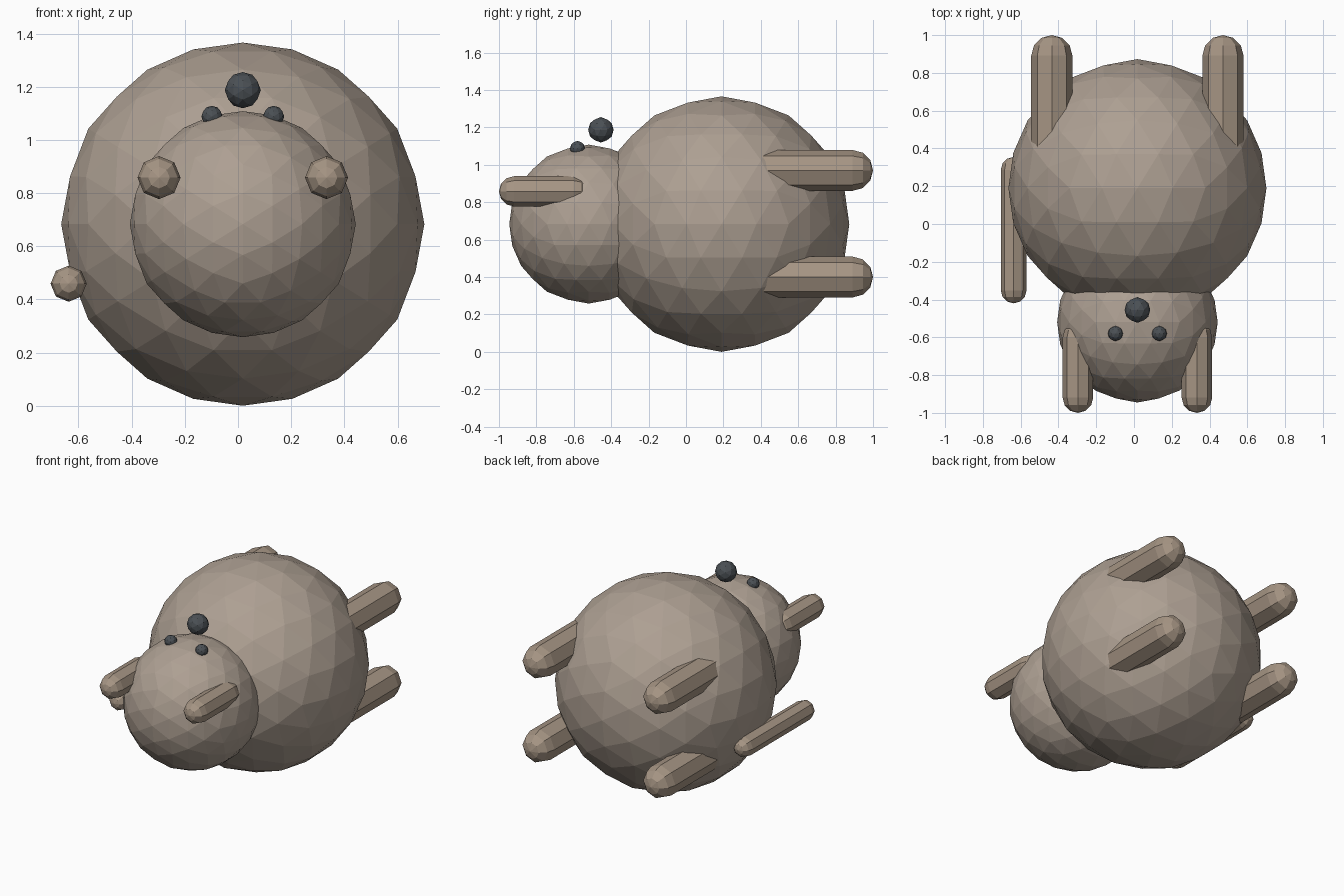
import bpy, bmesh
from math import sin, cos, pi
from mathutils import Vector

if "Cube" in bpy.data.objects:
    bpy.data.objects.remove(bpy.data.objects["Cube"])

CX = 0.018          # the body axis sits slightly right of centre
MID_Z = 0.683


def material(name, rgb):
    m = bpy.data.materials.new(name)
    m.diffuse_color = (*rgb, 1)
    m.use_nodes = True
    m.node_tree.nodes["Principled BSDF"].inputs["Base Color"].default_value = m.diffuse_color
    return m


FUR = material("fur", (0.42, 0.35, 0.29))
LIMB = material("limb_fur", (0.38, 0.30, 0.23))
DARK = material("dark", (0.07, 0.08, 0.09))


def finish(bm, name, loc, mat):
    bmesh.ops.recalc_face_normals(bm, faces=bm.faces[:])
    mesh = bpy.data.meshes.new(name)
    bm.to_mesh(mesh)
    bm.free()
    mesh.materials.append(mat)
    ob = bpy.data.objects.new(name, mesh)
    ob.location = loc
    bpy.context.collection.objects.link(ob)


def ball(name, loc, radius, levels, mat):
    """Faceted ball: icosahedron with edge midpoints on the axes, subdivided."""
    phi = (1 + 5 ** 0.5) / 2
    bm = bmesh.new()
    for a in (-1, 1):
        for b in (-phi, phi):
            for co in ((a, 0, b), (b, a, 0), (0, b, a)):
                bm.verts.new(co)
    bmesh.ops.convex_hull(bm, input=bm.verts[:])
    for i in range(levels):
        bmesh.ops.subdivide_edges(bm, edges=bm.edges[:], cuts=1, use_grid_fill=True)
        for v in bm.verts:
            v.co.normalize()
    for v in bm.verts:
        v.co = v.co.normalized() * radius
    finish(bm, name, loc, mat)


def capsule(name, x, z, y0, y1, r, mat, sides=8, cap=3):
    """Eight-sided capsule lying along y from y0 to y1."""
    half = (y1 - y0) / 2
    prof = [(-(half - r) - r * cos(i * pi / 2 / cap), r * sin(i * pi / 2 / cap))
            for i in range(1, cap + 1)]
    prof += [(-y, rad) for y, rad in reversed(prof)]
    bm = bmesh.new()
    rings = [[bm.verts.new((rad * cos(2 * pi * k / sides), y, rad * sin(2 * pi * k / sides)))
              for k in range(sides)] for y, rad in prof]
    tips = [bm.verts.new((0, -half, 0)), bm.verts.new((0, half, 0))]
    for k in range(sides):
        n = (k + 1) % sides
        for a, b in zip(rings, rings[1:]):
            bm.faces.new((a[k], a[n], b[n], b[k]))
        for tip, ring in zip(tips, (rings[0], rings[-1])):
            bm.faces.new((tip, ring[k], ring[n]))
    finish(bm, name, Vector((x, (y0 + y1) / 2, z)), mat)


# Body and head
ball("body", (CX, 0.19, MID_Z), 0.683, 2, FUR)
ball("head", (CX, -0.52, MID_Z), 0.425, 2, FUR)

# Nose
ball("nose", (CX, -0.455, 1.187), 0.068, 1, DARK)

# Paired parts
for side, s in (("left", -1), ("right", 1)):
    ball(f"eye_{side}", (CX + s * 0.116, -0.58, 1.088), 0.04, 1, DARK)
    capsule(f"ear_{side}", CX + s * 0.315, 0.858, -1.0, -0.52, 0.081, LIMB)
    for pos, z in (("upper", 0.97), ("lower", 0.40)):
        capsule(f"{pos}_leg_{side}", CX + s * 0.453, z, 0.19, 1.0, 0.109, LIMB)

# Tail lying against the left flank
capsule("tail", -0.637, 0.459, -0.42, 0.355, 0.068, LIMB)
